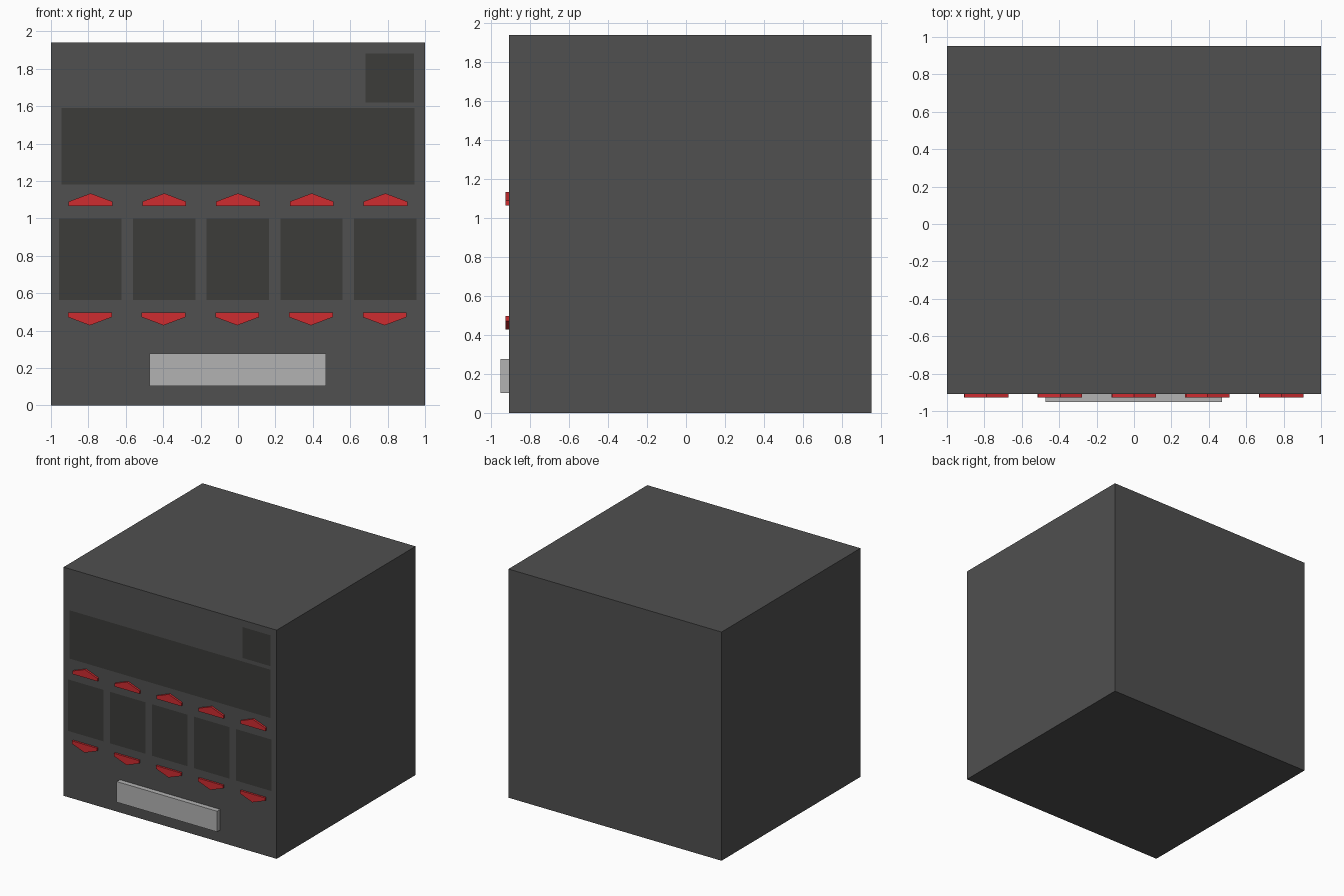
import bpy, bmesh

if "Cube" in bpy.data.objects:
    bpy.data.objects.remove(bpy.data.objects["Cube"])

FRONT = -0.91          # y of the cabinet's front face
PITCH = 0.394          # spacing of the five columns


def material(name, rgb):
    m = bpy.data.materials.new(name)
    m.diffuse_color = (*rgb, 1)
    m.use_nodes = True
    m.node_tree.nodes["Principled BSDF"].inputs["Base Color"].default_value = m.diffuse_color
    return m


DARK = material("dark_grey", (0.08, 0.08, 0.08))
GLASS = material("panel_black", (0.045, 0.045, 0.042))
RED = material("button_red", (0.62, 0.025, 0.03))
LIGHT = material("light_grey", (0.45, 0.45, 0.45))


def prism(name, profile, y_front, y_back, mat):
    """Extrude an x/z outline from y_front to y_back; a flat face if they match."""
    bm = bmesh.new()
    face = bm.faces.new([bm.verts.new((x, y_front, z)) for x, z in profile])
    face.normal_update()
    if face.normal.y > 0:
        face.normal_flip()
    if y_front != y_back:
        ext = bmesh.ops.extrude_face_region(bm, geom=[face], use_keep_orig=True)
        verts = [g for g in ext["geom"] if isinstance(g, bmesh.types.BMVert)]
        bmesh.ops.translate(bm, verts=verts, vec=(0, y_back - y_front, 0))
        bmesh.ops.recalc_face_normals(bm, faces=bm.faces)
    mesh = bpy.data.meshes.new(name)
    bm.to_mesh(mesh)
    bm.free()
    mesh.materials.append(mat)
    obj = bpy.data.objects.new(name, mesh)
    bpy.context.collection.objects.link(obj)
    return obj


def rect(x0, x1, z0, z1):
    return [(x0, z0), (x1, z0), (x1, z1), (x0, z1)]


def panel(name, *bounds):
    prism(name, rect(*bounds), FRONT - 0.002, FRONT - 0.002, GLASS)


def arrow(name, cx, base, direction):
    # Low five-sided arrow pointing up (+1) or down (-1)
    outline = [(-0.117, 0), (0.117, 0), (0.117, 0.025), (0, 0.069), (-0.117, 0.025)]
    prism(name, [(cx + x, base + direction * z) for x, z in outline],
          FRONT - 0.017, FRONT, RED)


# Cabinet
prism("cabinet", rect(-1, 1, 0, 1.94), FRONT, 0.952, DARK)

# Flush dark display panels
panel("wide_display", -0.943, 0.943, 1.18, 1.59)
panel("corner_display", 0.682, 0.942, 1.62, 1.882)

# Five windows, each with an up and a down button
for i in range(5):
    cx = (i - 2) * PITCH
    panel(f"window_{i + 1}", cx - 0.168, cx + 0.166, 0.563, 1.0)
    arrow(f"up_button_{i + 1}", cx, 1.065, 1)
    arrow(f"down_button_{i + 1}", cx - 0.004, 0.497, -1)

# Front bar
prism("front_bar", rect(-0.472, 0.47, 0.103, 0.278), -0.952, FRONT, LIGHT)
